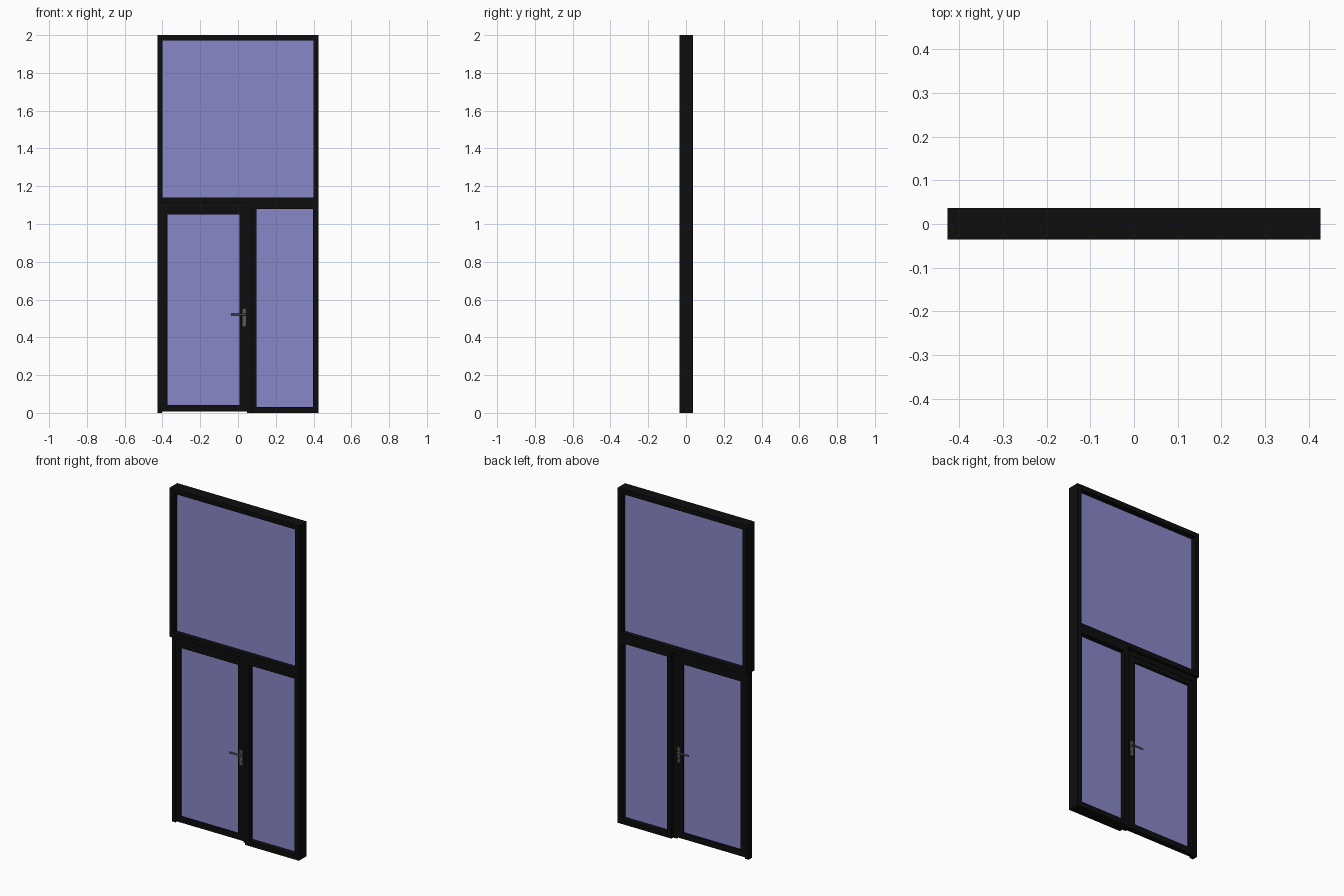
import bpy
import bmesh
from mathutils import Matrix, Vector

cube = bpy.data.objects.get("Cube")
if cube:
    bpy.data.objects.remove(cube, do_unlink=True)


def material(name, rgb, rough):
    mat = bpy.data.materials.new(name)
    mat.use_nodes = True
    mat.diffuse_color = (*rgb, 1)
    bsdf = mat.node_tree.nodes["Principled BSDF"]
    bsdf.inputs["Base Color"].default_value = (*rgb, 1)
    bsdf.inputs["Roughness"].default_value = rough
    return mat


BLACK = material("black frame", (0.004, 0.004, 0.004), 0.6)
GLASS = material("blue glass", (0.25, 0.245, 0.58), 0.5)
METAL = material("grey metal", (0.1, 0.1, 0.1), 0.5)


def finish(name, bm, mat):
    mesh = bpy.data.meshes.new(name)
    bmesh.ops.recalc_face_normals(bm, faces=bm.faces)
    bm.to_mesh(mesh)
    bm.free()
    mesh.materials.append(mat)
    obj = bpy.data.objects.new(name, mesh)
    bpy.context.collection.objects.link(obj)
    return obj


def box(name, x, y, z, mat):
    bm = bmesh.new()
    size = Vector(b - a for a, b in (x, y, z))
    mid = Vector((a + b) / 2 for a, b in (x, y, z))
    bmesh.ops.create_cube(bm, size=1, matrix=Matrix.Translation(mid) @ Matrix.Diagonal(size).to_4x4())
    return finish(name, bm, mat)


def ring(name, outer, inner, y, mat):
    """Rectangular frame; outer and inner are (x0, x1, z0, z1)."""
    bm = bmesh.new()
    corners = [(0, 2), (1, 2), (1, 3), (0, 3)]
    loops = [[bm.verts.new((r[i], d, r[j])) for i, j in corners]
             for r, d in ((outer, y[0]), (inner, y[0]), (inner, y[1]), (outer, y[1]))]
    for a, b in zip(loops, loops[1:] + loops[:1]):
        for k in range(4):
            n = (k + 1) % 4
            bm.faces.new((a[k], a[n], b[n], b[k]))
    return finish(name, bm, mat)


def glazed(name, outer, inner, y):
    ring(name + "_frame", outer, inner, y, BLACK)
    box(name + "_glass", inner[:2], (-0.004, 0.006), inner[2:], GLASS)


DEEP = (-0.035, 0.037)
SLIM = (-0.015, 0.019)

# Fixed panes: large upper light and tall side light
glazed("upper_light", (-0.427, 0.427, 1.11, 2.0), (-0.4, 0.4, 1.14, 1.972), DEEP)
glazed("side_light", (0.07, 0.427, 0, 1.11), (0.098, 0.397, 0.03, 1.08), DEEP)

# Slim door surround
box("outer_jamb", (-0.427, -0.402), SLIM, (0, 1.11), BLACK)
box("inner_jamb", (0.047, 0.07), SLIM, (0, 1.11), BLACK)
box("door_head", (-0.402, 0.047), SLIM, (1.082, 1.11), BLACK)

# Door leaf, just clear of the floor
glazed("door_leaf", (-0.402, 0.047, 0.007, 1.082), (-0.372, 0.008, 0.042, 1.05), (-0.013, 0.017))


# Handles on both faces
def cylinder(name, start, end, radius):
    bm = bmesh.new()
    a, b = Vector(start), Vector(end)
    turn = (b - a).to_track_quat("Z", "Y").to_matrix().to_4x4()
    bmesh.ops.create_cone(bm, cap_ends=True, segments=16, radius1=radius, radius2=radius,
                          depth=(b - a).length, matrix=Matrix.Translation((a + b) / 2) @ turn)
    for face in bm.faces:
        face.smooth = len(face.verts) == 4
    return finish(name, bm, METAL)


for label, side, face in (("front", -1, -0.013), ("back", 1, 0.017)):
    plate = box(label + "_handle_plate", (0.022, 0.043),
                sorted((face, face + side * 0.006)), (0.457, 0.55), METAL)
    bevel = plate.modifiers.new("rounded edges", "BEVEL")
    bevel.width = 0.0028
    bevel.segments = 2
    tip = face + side * 0.014
    cylinder(label + "_handle_stem", (0.033, face, 0.52), (0.033, tip, 0.52), 0.007)
    cylinder(label + "_handle_lever", (0.039, tip, 0.52), (-0.037, tip, 0.52), 0.005)
    cylinder(label + "_lock_barrel", (0.033, face, 0.482), (0.033, face + side * 0.009, 0.482), 0.006)
